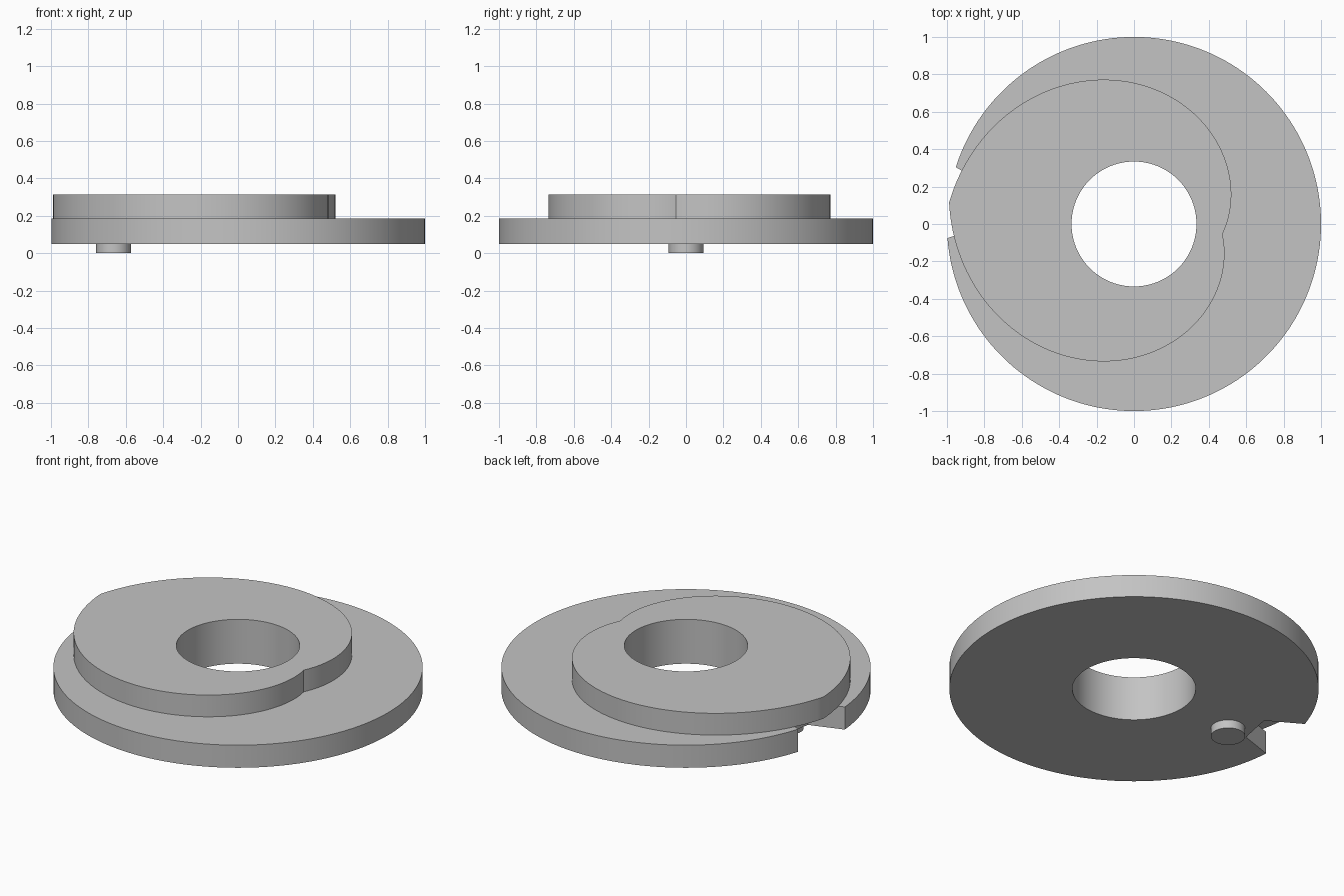
import bpy, bmesh
from math import cos, sin, radians

cube = bpy.data.objects.get("Cube")
if cube:
    bpy.data.objects.remove(cube, do_unlink=True)

# Single plain grey material
grey = bpy.data.materials.new("plain_grey")
grey.use_nodes = True
colour = (0.55, 0.55, 0.55, 1)
grey.diffuse_color = colour
grey.node_tree.nodes["Principled BSDF"].inputs["Base Color"].default_value = colour


def polar(radius, degrees):
    return (radius * cos(radians(degrees)), radius * sin(radians(degrees)))


def arc(radius, start, end, steps):
    return [polar(radius, start + (end - start) * i / steps) for i in range(steps + 1)]


def circle(radius, steps=144):
    return arc(radius, 0, 360, steps)[:-1]


def plate(name, loops, bottom, top, centre=(0, 0)):
    """Extrude a flat outline, with later loops as holes, between two heights."""
    curve = bpy.data.curves.new(name, 'CURVE')
    curve.dimensions = '2D'
    curve.fill_mode = 'BOTH'
    curve.extrude = (top - bottom) / 2
    for loop in loops:
        spline = curve.splines.new('POLY')
        spline.points.add(len(loop) - 1)
        for point, (x, y) in zip(spline.points, loop):
            point.co = (x + centre[0], y + centre[1], 0, 1)
        spline.use_cyclic_u = True
    source = bpy.data.objects.new(name + "_outline", curve)
    bpy.context.collection.objects.link(source)
    bpy.context.view_layer.update()
    mesh = bpy.data.meshes.new_from_object(source.evaluated_get(bpy.context.evaluated_depsgraph_get()))
    bpy.data.objects.remove(source, do_unlink=True)

    # Weld the caps to the walls and lift into place
    bm = bmesh.new()
    bm.from_mesh(mesh)
    bmesh.ops.remove_doubles(bm, verts=bm.verts, dist=1e-5)
    bmesh.ops.translate(bm, verts=bm.verts, vec=(0, 0, (bottom + top) / 2))
    bmesh.ops.recalc_face_normals(bm, faces=bm.faces)
    bm.to_mesh(mesh)
    bm.free()
    mesh.name = name
    mesh.materials.clear()
    mesh.materials.append(grey)
    obj = bpy.data.objects.new(name, mesh)
    bpy.context.collection.objects.link(obj)
    bpy.ops.object.select_all(action='DESELECT')
    obj.select_set(True)
    bpy.context.view_layer.objects.active = obj
    bpy.ops.object.shade_smooth_by_angle(angle=radians(25))
    return obj


bore = circle(0.334)

# Base disc with a tapered notch in its rim
rim = arc(1, -175.7, 162.3, 170)
notch = [(-0.76, 0.19), (-0.80, -0.01)]
plate("base_disc", [rim + notch, bore], 0.05, 0.185)

# Heart-shaped cam: two mirrored linear spirals from dip to tip
dip, tip, dip_angle, steps = 0.476, 0.995, -6.6, 80
heart = []
for i in range(-steps, steps):
    heart.append(polar(dip + (tip - dip) * abs(i) / steps, dip_angle + 180 * i / steps))
plate("heart_cam", [heart, bore], 0.185, 0.315)

# Small round peg under the disc
plate("peg", [circle(0.093, 48)], 0, 0.05, centre=(-0.665, 0))
